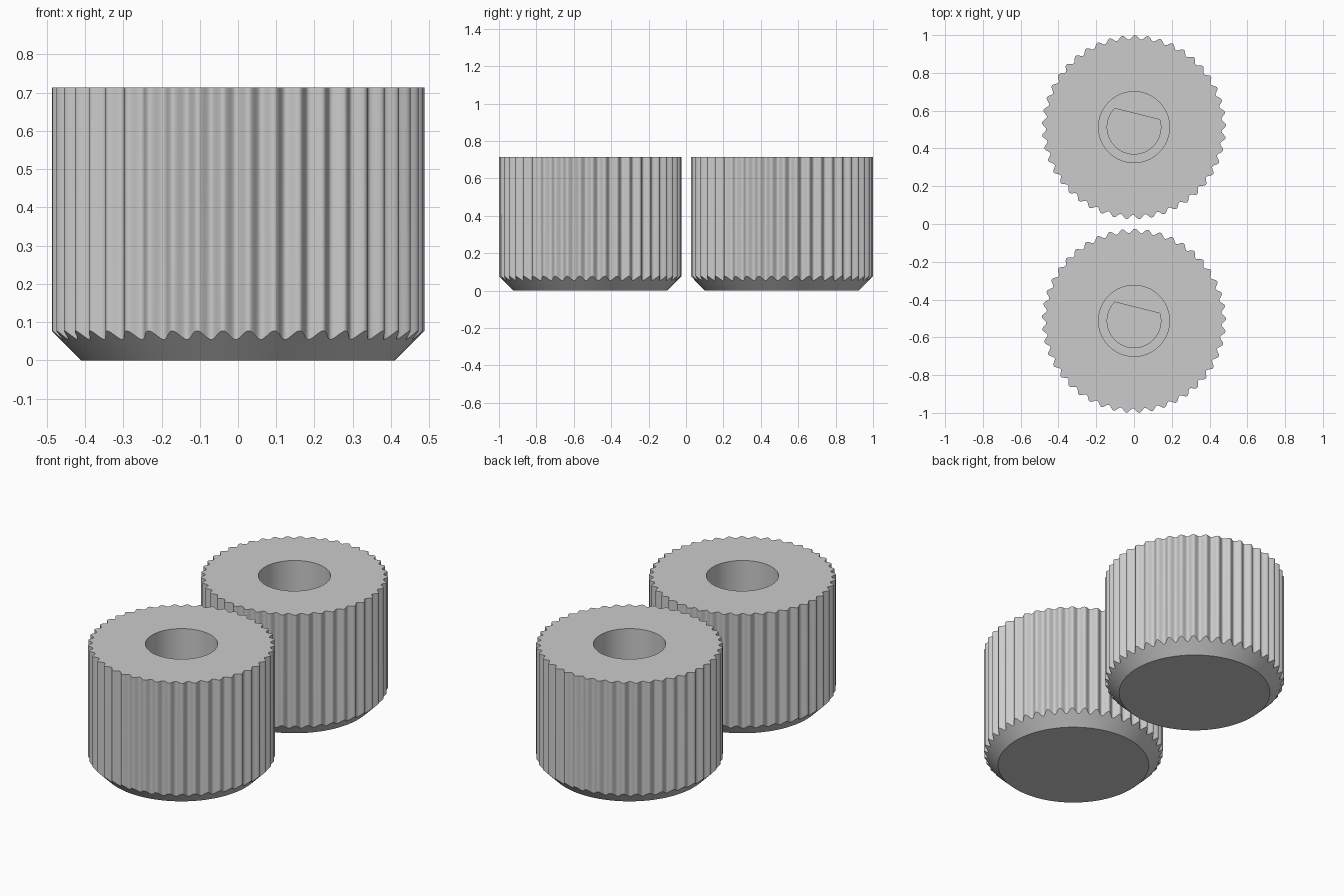
import bpy
import bmesh
from math import sin, cos, pi, radians

cube = bpy.data.objects.get("Cube")
if cube:
    bpy.data.objects.remove(cube, do_unlink=True)

TEETH = 45
STEPS = TEETH * 16
HEIGHT = 0.714
FOOT = 0.41          # radius of the flat underside
BORE = 0.188         # wide upper hole
SHAFT = 0.142        # D-shaped lower hole
FLAT_DIST = 0.0715   # distance of the D flat from the axis
FLAT_DIR = radians(76)
PHASE = -pi / 2 + 0.058
SHELF_Z, FLOOR_Z = 0.43, 0.10
SPACING = 1.025

grey = bpy.data.materials.new("grey plastic")
grey.use_nodes = True
colour = (0.6, 0.6, 0.6, 1)
grey.diffuse_color = colour
grey.node_tree.nodes["Principled BSDF"].inputs["Base Color"].default_value = colour


def grip(a):
    """Radius of the rounded grip ridges."""
    return 0.476 + 0.0115 * cos(TEETH * (a - PHASE))


def d_hole(a):
    """Radius of the round hole cut by one flat."""
    c = cos(a - FLAT_DIR)
    return min(SHAFT, FLAT_DIST / c) if c > 0.01 else SHAFT


# Each ring is a radius rule and a height rule around the axis
rings = [
    (lambda a: FOOT, lambda a: 0),
    (grip, lambda a: grip(a) - FOOT),       # 45 degree chamfer meets ridges
    (grip, lambda a: HEIGHT),
    (lambda a: BORE, lambda a: HEIGHT),
    (lambda a: BORE, lambda a: SHELF_Z),
    (d_hole, lambda a: SHELF_Z),
    (d_hole, lambda a: FLOOR_Z),
]

bm = bmesh.new()
angles = [2 * pi * i / STEPS for i in range(STEPS)]
loops = [[bm.verts.new((r(a) * cos(a), r(a) * sin(a), z(a))) for a in angles]
         for r, z in rings]
for low, high in zip(loops, loops[1:]):
    for i in range(STEPS):
        j = (i + 1) % STEPS
        bm.faces.new((low[i], low[j], high[j], high[i]))
bm.faces.new(loops[0][::-1])   # underside
bm.faces.new(loops[-1])        # floor of the shaft hole
bmesh.ops.recalc_face_normals(bm, faces=bm.faces)
mesh = bpy.data.meshes.new("ridged_knob")
bm.to_mesh(mesh)
bm.free()
mesh.materials.append(grey)

# Two identical knobs, one behind the other
for name, side in (("front_knob", -1), ("back_knob", 1)):
    knob = bpy.data.objects.new(name, mesh)
    knob.location.y = side * SPACING / 2
    bpy.context.collection.objects.link(knob)

bpy.ops.object.select_all(action='DESELECT')
knob.select_set(True)
bpy.context.view_layer.objects.active = knob
bpy.ops.object.shade_smooth_by_angle(angle=radians(35))
